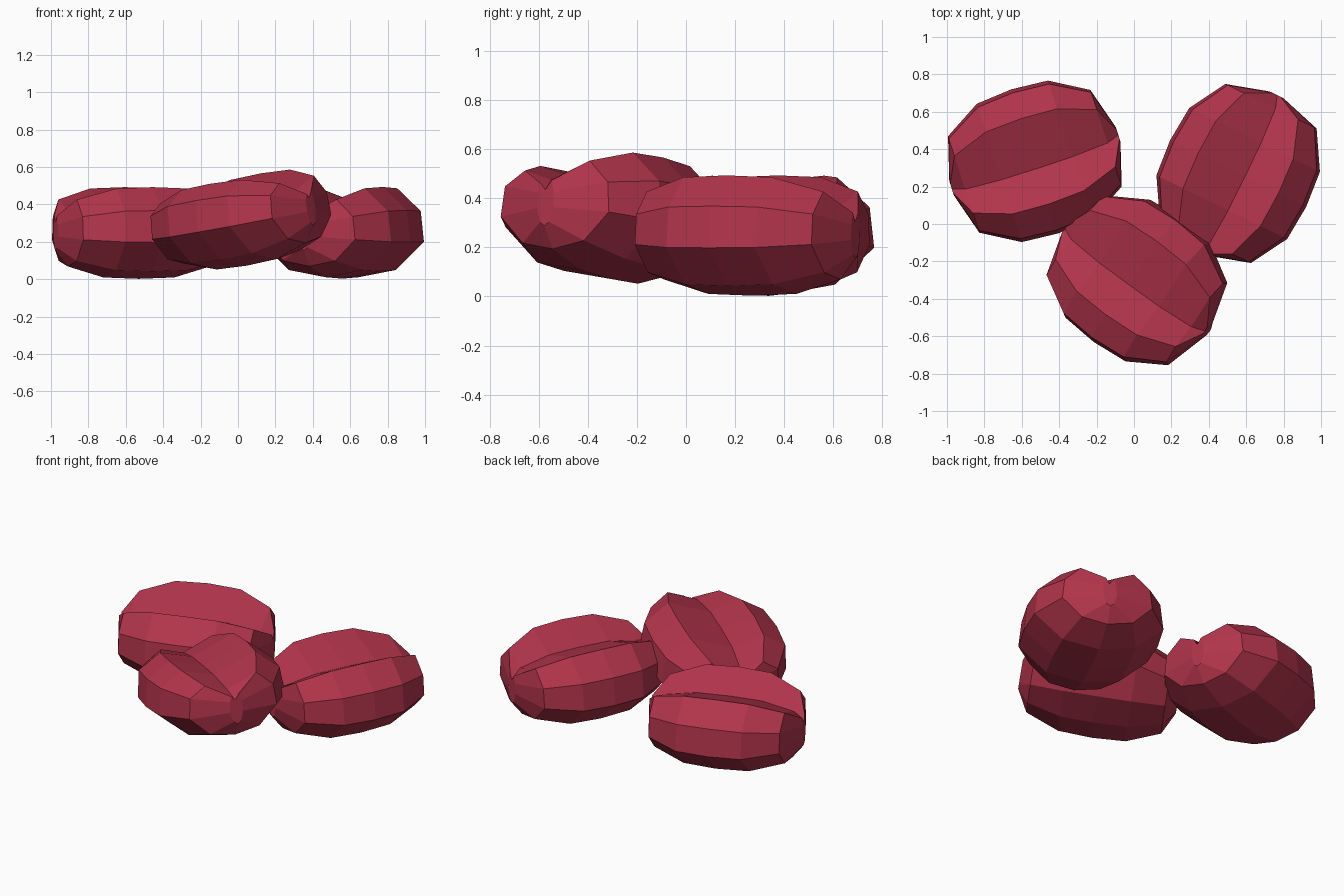
import bpy, bmesh
from math import radians
from mathutils import Matrix, Vector

if "Cube" in bpy.data.objects:
    bpy.data.objects.remove(bpy.data.objects["Cube"])

mat = bpy.data.materials.new("bean_red")
mat.diffuse_color = (0.44, 0.034, 0.07, 1)
mat.use_nodes = True
mat.node_tree.nodes["Principled BSDF"].inputs["Base Color"].default_value = mat.diffuse_color

# Cross-section (y, z): crease, then round the bean, starting with the -y ridge
SECTION = [(-0.04, 0.145), (-0.24, 0.245), (-0.385, 0.12), (-0.405, -0.05), (-0.23, -0.205),
           (0.0, -0.245), (0.23, -0.205), (0.405, -0.05), (0.385, 0.12), (0.24, 0.245)]
# Rings along the bean: (x, width scale, height scale)
HALF = [(0.2, 0.96, 0.97), (0.40, 0.67, 0.73), (0.468, 0.1, 0.38)]
RINGS = [(-x, w, h) for x, w, h in reversed(HALF)] + [(0, 1, 1)] + HALF


def bean(name, loc, yaw, pitch=0, roll=0, ridge=0.245):
    section = list(SECTION)
    section[1] = (-0.24, ridge)  # the near lobe can be flatter
    bm = bmesh.new()
    rings = [[bm.verts.new((x, y * w, z * h)) for y, z in section] for x, w, h in RINGS]
    n = len(section)
    for a, b in zip(rings, rings[1:]):
        for i in range(n):
            j = (i + 1) % n
            bm.faces.new((a[i], a[j], b[j], b[i]))
    # Narrow end caps
    bm.faces.new(rings[0])
    bm.faces.new(rings[-1][::-1])
    bmesh.ops.recalc_face_normals(bm, faces=bm.faces)
    rot = (Matrix.Rotation(radians(yaw), 4, 'Z') @ Matrix.Rotation(radians(-pitch), 4, 'Y')
           @ Matrix.Rotation(radians(roll), 4, 'X'))
    bm.transform(Matrix.Translation(Vector(loc)) @ rot)
    me = bpy.data.meshes.new(name)
    bm.to_mesh(me)
    bm.free()
    me.materials.append(mat)
    bpy.context.collection.objects.link(bpy.data.objects.new(name, me))


# Two beans lie flat, the third leans on them
bean("left_bean", (-0.53, 0.335, 0.247), 18)
bean("right_bean", (0.557, 0.27, 0.248), 64)
bean("front_bean", (0.015, -0.30, 0.315), -36, pitch=8, roll=2, ridge=0.205)
